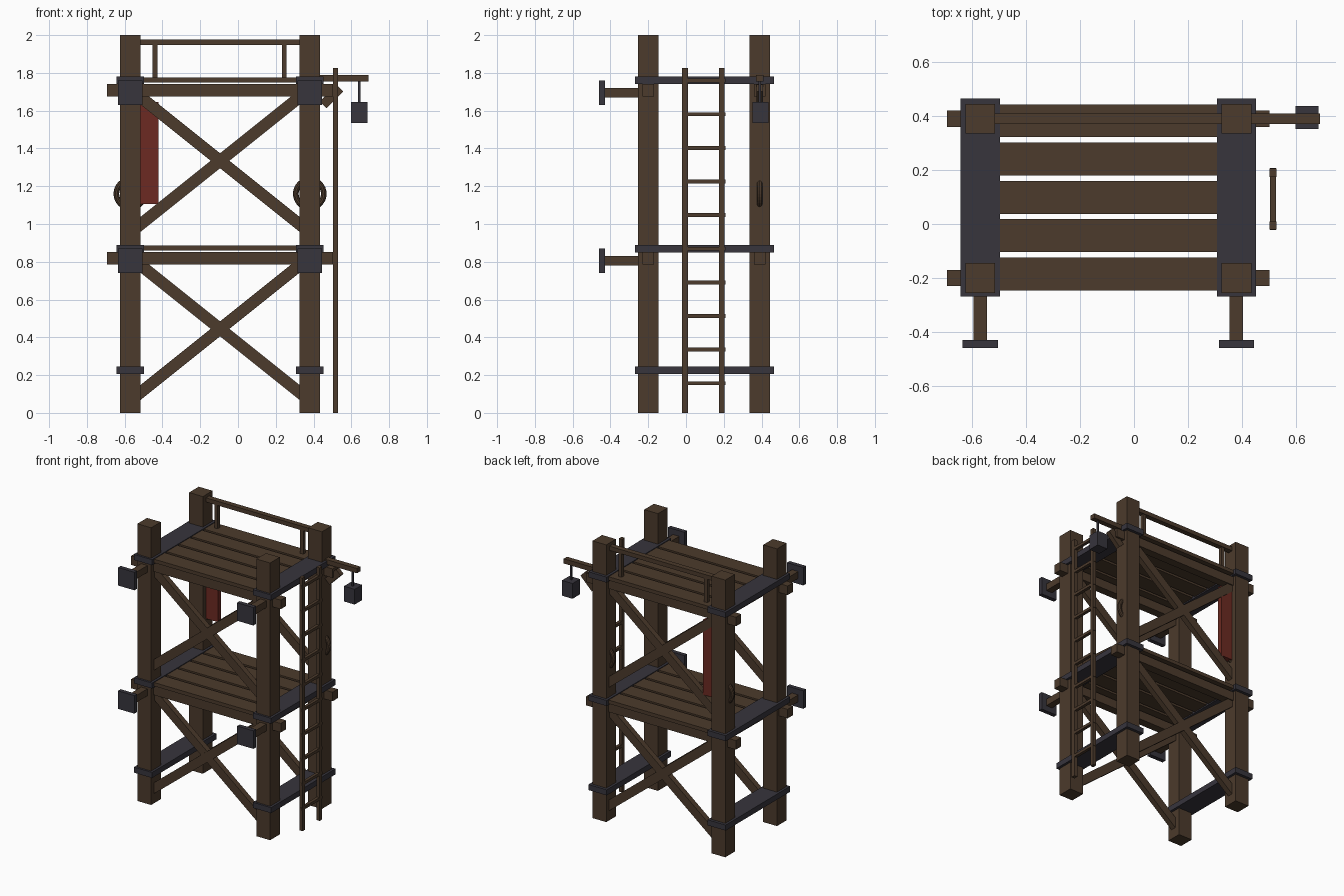
import bpy
import math

if "Cube" in bpy.data.objects:
    bpy.data.objects.remove(bpy.data.objects["Cube"])


def make_material(name, rgb):
    m = bpy.data.materials.new(name)
    m.use_nodes = True
    color = (*rgb, 1)
    m.diffuse_color = color
    m.node_tree.nodes["Principled BSDF"].inputs["Base Color"].default_value = color
    return m


wood = make_material("dark wood", (0.072, 0.043, 0.025))
iron = make_material("iron", (0.038, 0.035, 0.046))
cloth = make_material("red cloth", (0.15, 0.023, 0.016))


def box(name, center, size, mat=wood, tilt=0):
    """Box by centre and size, optionally tilted about the y axis."""
    bpy.ops.mesh.primitive_cube_add(size=1, location=center)
    ob = bpy.context.object
    ob.name = name
    ob.scale = size
    ob.rotation_euler.y = tilt
    ob.data.materials.append(mat)
    return ob


POST_X = (-0.57, 0.38)
POST_Y = (-0.2, 0.39)
MID_X = sum(POST_X) / 2
MID_Y = sum(POST_Y) / 2
SPAN = POST_X[1] - POST_X[0]
BACK = POST_Y[1]

# Corner posts
for x in POST_X:
    for y in POST_Y:
        box("post", (x, y, 1), (0.11, 0.11, 2))

# Iron plates tying the posts front to back
for x in POST_X:
    for z in (0.225, 0.87, 1.76):
        box("iron_band", (x, MID_Y + 0.003, z), (0.145, 0.735, 0.04), iron)

# The two storeys: beams, planks, cross braces and front buffers
for deck in (0.87, 1.76):
    for y in POST_Y:
        box("beam", (MID_X, y, deck - 0.052), (1.195, 0.06, 0.065))
        rise = 0.76
        for side in (-1, 1):
            box("cross_brace", (MID_X, y + side * 0.003, deck - 0.425),
                (math.hypot(SPAN, rise), 0.04, 0.062), wood,
                side * math.atan2(rise, SPAN))
    for i in range(5):
        box("plank", (MID_X, -0.185 + i * 0.142, deck + 0.002),
            (SPAN, 0.122, 0.026))
    for x in POST_X:
        box("buffer_arm", (x, -0.33, deck - 0.065), (0.05, 0.22, 0.05))
        box("buffer_plate", (x, -0.445, deck - 0.065), (0.13, 0.03, 0.13), iron)

# Back railing
box("top_rail", (MID_X, BACK, 1.962), (SPAN, 0.038, 0.03))
for x in (-0.44, 0.245):
    box("baluster", (x, BACK, 1.865), (0.026, 0.026, 0.19))

# Ladder
for y in (-0.005, 0.19):
    box("ladder_rail", (0.516, y, 0.913), (0.026, 0.03, 1.826))
for i in range(10):
    box("ladder_rung", (0.516, 0.093, 0.157 + i * 0.178), (0.022, 0.23, 0.02))

# Hoist with hanging weight
box("hoist_arm", (0.535, BACK, 1.772), (0.31, 0.038, 0.034))
box("hoist_brace", (0.495, BACK, 1.675), (0.127, 0.034, 0.05), wood, -math.pi / 4)
box("hoist_chain", (0.642, BACK, 1.7), (0.012, 0.012, 0.13), iron)
box("hoist_weight", (0.642, 0.395, 1.59), (0.085, 0.085, 0.11), iron)

# Hanging banner
box("banner", (-0.47, BACK, 1.375), (0.1, 0.036, 0.54), cloth)

# Rope coils around the back posts
for x in POST_X:
    bpy.ops.mesh.primitive_torus_add(
        location=(x, BACK, 1.16), rotation=(math.pi / 2, 0, 0),
        major_radius=0.074, minor_radius=0.015,
        major_segments=32, minor_segments=10)
    coil = bpy.context.object
    coil.name = "rope_coil"
    coil.data.materials.append(wood)
